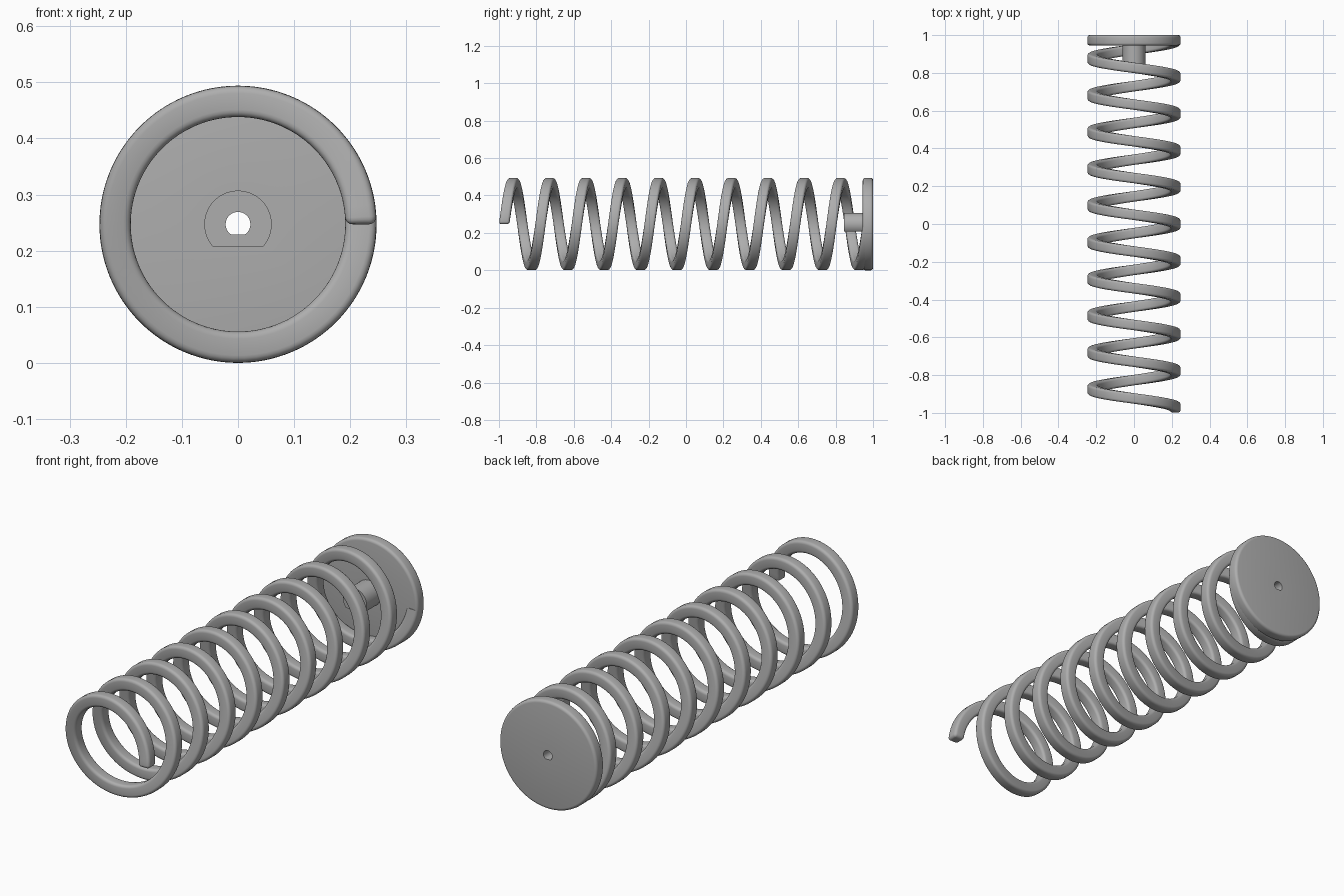
import bpy, bmesh
from math import sin, cos, pi, tau, radians
from mathutils import Vector

if "Cube" in bpy.data.objects:
    bpy.data.objects.remove(bpy.data.objects["Cube"])

AXIS_Z = 0.247      # height of the spring axis, also its outer radius
PITCH = 0.1945
TURNS = 9.99
COIL_R = 0.219      # radius of the wire centre line
WIRE = 0.0277       # half thickness of the wire
ROUND = 0.013       # edge rounding

steel = bpy.data.materials.new("grey_steel")
steel.use_nodes = True
grey = (0.42, 0.42, 0.42, 1)
steel.diffuse_color = grey
steel.node_tree.nodes["Principled BSDF"].inputs["Base Color"].default_value = grey


def loft(name, rings, loop):
    """Skin a list of equal rings; loop joins last to first, otherwise the ends are capped."""
    bm = bmesh.new()
    rows = [[bm.verts.new(p) for p in ring] for ring in rings]
    pairs = list(zip(rows, rows[1:]))
    if loop:
        pairs.append((rows[-1], rows[0]))
    for a, b in pairs:
        for i in range(len(a)):
            j = (i + 1) % len(a)
            bm.faces.new((a[i], a[j], b[j], b[i]))
    if not loop:
        bm.faces.new(rows[0])
        bm.faces.new(rows[-1])
    bmesh.ops.recalc_face_normals(bm, faces=bm.faces)
    mesh = bpy.data.meshes.new(name)
    bm.to_mesh(mesh)
    bm.free()
    mesh.materials.append(steel)
    obj = bpy.data.objects.new(name, mesh)
    bpy.context.collection.objects.link(obj)
    bpy.ops.object.select_all(action='DESELECT')
    obj.select_set(True)
    bpy.context.view_layer.objects.active = obj
    bpy.ops.object.shade_smooth_by_angle(angle=radians(30))
    return obj


def wire_ring(angle, inset):
    """Rounded square wire section at a point along the helix."""
    points = []
    y0 = -1 + WIRE + PITCH * angle / tau
    core, r = WIRE - ROUND, ROUND - inset
    for quarter in range(4):
        mid = quarter * pi / 2 + pi / 4
        cx = core if cos(mid) > 0 else -core
        cy = core if sin(mid) > 0 else -core
        for k in range(5):
            a = (quarter + k / 4) * pi / 2
            radius = COIL_R + cx + r * cos(a)
            points.append(Vector((radius * cos(angle), y0 + cy + r * sin(a),
                                  AXIS_Z + radius * sin(angle))))
    return points


# Coil with a rounded free end
tip = ROUND / COIL_R
rings = [wire_ring(tip * (1 - cos(t * pi / 8)), 0.98 * ROUND * (1 - sin(t * pi / 8)))
         for t in range(4)]
steps = 720
end = TURNS * tau
rings += [wire_ring(tip + (end - tip) * i / steps, 0) for i in range(steps + 1)]
loft("coil_spring", rings, False)


def cap_ring(y, radius, flat=1.0):
    """Circle around the spring axis, cut off by a flat below."""
    n = 128
    return [Vector((radius * cos(tau * i / n), y,
                    AXIS_Z + max(radius * sin(tau * i / n), -flat))) for i in range(n)]


# End disc with a flattened peg and a flattened hole right through
DISC_R, FRONT, BACK, PEG = 0.247, 0.945, 1.0, 0.845
hole, peg = (0.022, 0.018), (0.06, 0.04)
profile = [cap_ring(PEG, *hole), cap_ring(PEG, *peg), cap_ring(FRONT, *peg)]
for centre, start in ((FRONT + ROUND, -pi / 2), (BACK - ROUND, 0)):
    for k in range(5):
        a = start + k * pi / 8
        profile.append(cap_ring(centre + ROUND * sin(a), DISC_R - ROUND + ROUND * cos(a)))
profile.append(cap_ring(BACK, *hole))
loft("end_disc_with_peg", profile, True)
